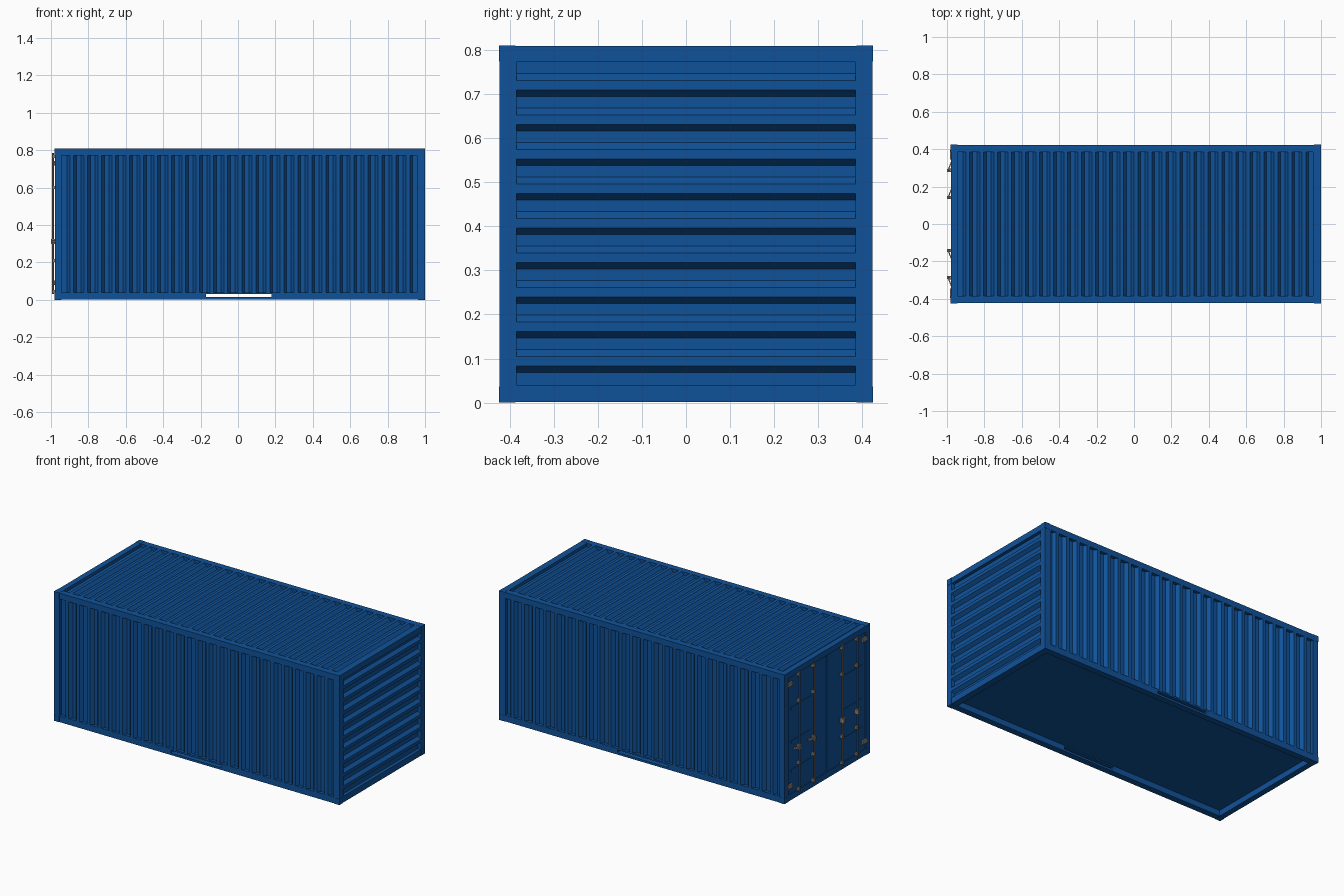
import bpy, bmesh, math
from mathutils import Vector, Matrix

cube = bpy.data.objects.get("Cube")
if cube:
    bpy.data.objects.remove(cube, do_unlink=True)


def material(name, rgb):
    m = bpy.data.materials.new(name)
    m.use_nodes = True
    m.diffuse_color = (*rgb, 1)
    m.node_tree.nodes["Principled BSDF"].inputs["Base Color"].default_value = (*rgb, 1)
    return m


BLUE = material("blue paint", (0.005, 0.085, 0.32))
STEEL = material("grey steel", (0.25, 0.21, 0.18))


def finish(bm, name, mat):
    mesh = bpy.data.meshes.new(name)
    bm.to_mesh(mesh)
    bm.free()
    mesh.materials.append(mat)
    ob = bpy.data.objects.new(name, mesh)
    bpy.context.collection.objects.link(ob)
    return ob


def box(name, lo, hi, mat=BLUE, turn=0):
    """Box between two corners, optionally turned about its vertical axis."""
    lo, hi = Vector(lo), Vector(hi)
    bm = bmesh.new()
    bmesh.ops.create_cube(bm, size=1, matrix=Matrix.Translation((lo + hi) / 2)
                          @ Matrix.Rotation(turn, 4, 'Z')
                          @ Matrix.Diagonal((*(hi - lo), 1)))
    return finish(bm, name, mat)


def cut(target, cutter):
    mod = target.modifiers.new("cut", 'BOOLEAN')
    mod.operation, mod.solver, mod.object = 'DIFFERENCE', 'EXACT', cutter
    bpy.context.view_layer.objects.active = target
    bpy.ops.object.modifier_apply(modifier=mod.name)
    bpy.data.objects.remove(cutter, do_unlink=True)


# Overall body and the openings between the frame beams
X0, X1, Y, Z0, Z1 = -0.979, 0.999, 0.423, 0.001, 0.809
IX0, IX1, IY, IZ0, IZ1 = -0.943, 0.957, 0.384, 0.04, 0.772

# Frame: a block opened along each axis, leaving twelve beams
frame = box("frame", (X0, -Y, Z0), (X1, Y, Z1))
cut(frame, box("cutter", (-2, -IY, IZ0), (2, IY, IZ1)))
cut(frame, box("cutter", (IX0, -2, IZ0), (IX1, 2, IZ1)))
cut(frame, box("cutter", (IX0, -IY, -1), (IX1, IY, 2)))
# Long slot through both bottom side rails
cut(frame, box("cutter", (-0.17, -2, 0.014), (0.18, 2, 0.03)))

# Corner castings
S = 0.037
for x, xs in ((X0 - 0.001, "rear"), (X1 + 0.001 - S, "end")):
    for y, ys in ((-Y - 0.001, "right"), (Y + 0.001 - S, "left")):
        for z, zs in ((0, "bottom"), (Z1 + 0.001 - S, "top")):
            box(f"corner_{xs}_{ys}_{zs}", (x, y, z), (x + S, y + S, z + S))

# Floor
box("floor", (IX0 - 0.01, -IY - 0.01, 0.037), (IX1 + 0.01, IY + 0.01, 0.05))

# Corrugated panels
INNER, SLOPE, OUTER, DEPTH = 0.028, 0.0155, 0.021, 0.02


def corrugated(name, u0, u1, v0, v1, ridges, place, outward):
    """Sheet with trapezoid ridges spaced along u; place maps (u, v, depth)."""
    pitch = (u1 - u0 - INNER) / ridges
    inner = pitch - 2 * SLOPE - OUTER
    profile = [(u0, DEPTH)]
    for i in range(ridges):
        u = u0 + INNER + i * pitch
        profile += [(u, DEPTH), (u + SLOPE, 0), (u + SLOPE + OUTER, 0),
                    (u + pitch - inner, DEPTH)]
    profile.append((u1, DEPTH))
    bm = bmesh.new()
    rows = [[bm.verts.new(place(u, v, d)) for v in (v0, v1)] for u, d in profile]
    for a, b in zip(rows, rows[1:]):
        f = bm.faces.new((a[0], b[0], b[1], a[1]))
        f.normal_update()
        if f.normal.dot(Vector(outward)) < 0:
            f.normal_flip()
    return finish(bm, name, BLUE)


corrugated("front_wall", IX0, IX1, IZ0, IZ1, 25,
           lambda u, v, d: (u, -Y + d, v), (0, -1, 0))
corrugated("back_wall", IX0, IX1, IZ0, IZ1, 25,
           lambda u, v, d: (u, Y - d, v), (0, 1, 0))
corrugated("roof", IX0, IX1, -IY, IY, 25,
           lambda u, v, d: (u, v, Z1 - d), (0, 0, 1))
corrugated("end_wall", IZ0, IZ1, -IY, IY, 9,
           lambda u, v, d: (X1 - d, v, u), (1, 0, 0))

# Doors with their fittings, mirrored about the middle
FACE = -0.974


def side_box(name, s, x, y, z, mat=BLUE, turn=0):
    ys = sorted((s * y[0], s * y[1]))
    return box(name, (x[0], ys[0], z[0]), (x[1], ys[1], z[1]), mat, s * turn)


def lock_rod(name, y):
    bm = bmesh.new()
    bmesh.ops.create_cone(bm, cap_ends=True, segments=10, radius1=0.005, radius2=0.005,
                          depth=0.755, matrix=Matrix.Translation((-0.989, y, 0.4075)))
    ob = finish(bm, name, STEEL)
    for p in ob.data.polygons:
        p.use_smooth = abs(p.normal.z) < 0.5


for s, side in ((1, "left"), (-1, "right")):
    side_box(f"door_{side}", s, (FACE, -0.95), (0.003, IY), (IZ0, IZ1))
    for z in (0.18, 0.36, 0.57):
        side_box(f"door_rib_{side}", s, (FACE - 0.004, FACE), (0.155, 0.35), (z - 0.009, z + 0.009))
    for z in (0.09, 0.73):
        side_box(f"hinge_{side}", s, (-0.984, FACE), (0.345, 0.395), (z - 0.012, z + 0.012), STEEL)
    for y in (0.142, 0.287):
        lock_rod(f"lock_rod_{side}", s * y)
        for z in (0.045, 0.21, 0.6, 0.765):
            side_box(f"rod_bracket_{side}", s, (-0.992, FACE), (y - 0.009, y + 0.009),
                     (z - 0.008, z + 0.008), STEEL)
        side_box(f"handle_hub_{side}", s, (-1, FACE), (y - 0.008, y + 0.008), (0.297, 0.325), STEEL)
        side_box(f"handle_lever_{side}", s, (-0.988, -0.982), (y, y + 0.045), (0.304, 0.318),
                 STEEL, math.radians(-22))
